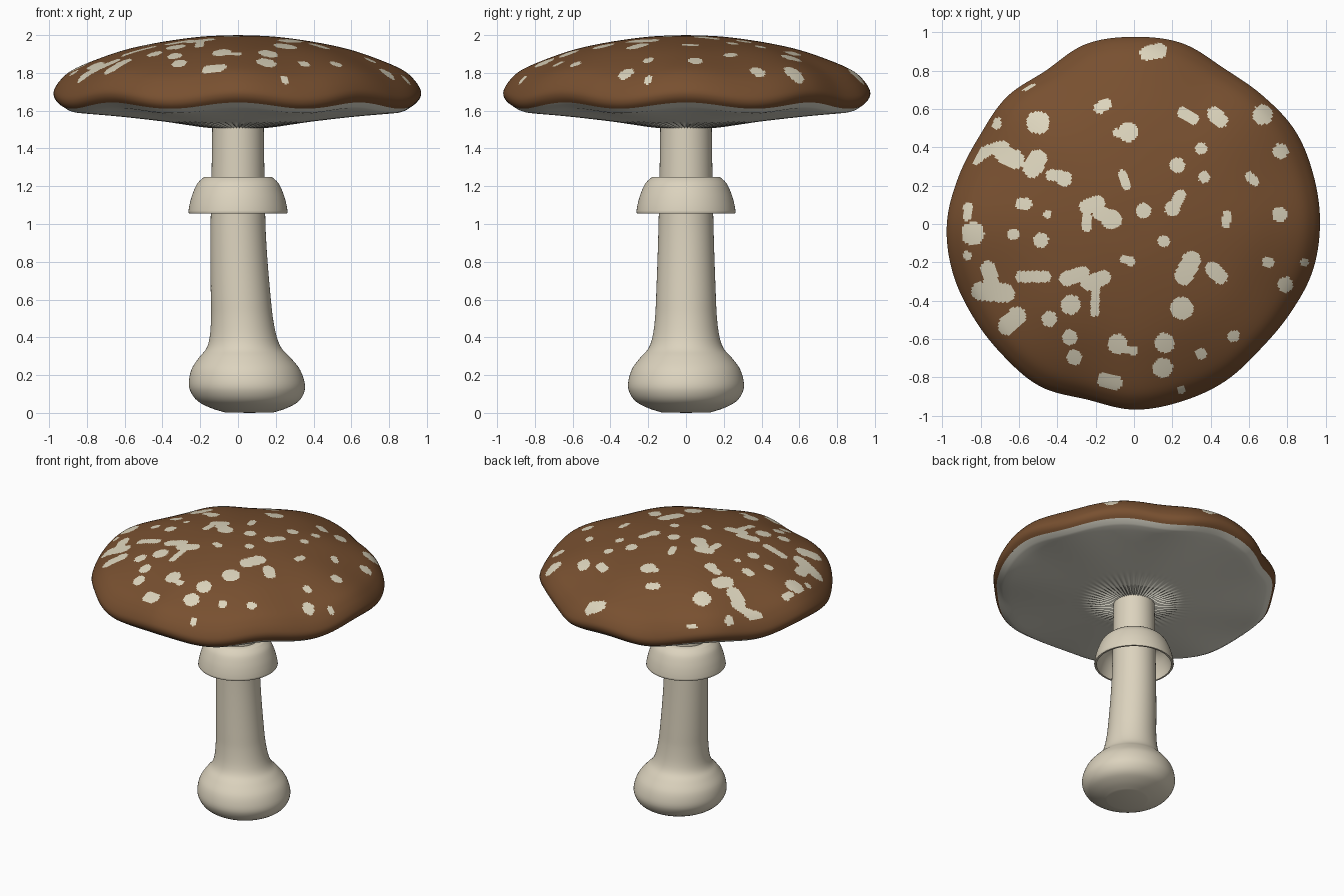
import bpy, bmesh, math
from mathutils import Vector

if "Cube" in bpy.data.objects:
    bpy.data.objects.remove(bpy.data.objects["Cube"])


def material(name, srgb):
    lin = [((c / 255 + 0.055) / 1.055) ** 2.4 for c in srgb]
    m = bpy.data.materials.new(name)
    m.diffuse_color = (*lin, 1)
    m.use_nodes = True
    m.node_tree.nodes["Principled BSDF"].inputs["Base Color"].default_value = m.diffuse_color
    return m


BROWN = material("cap_brown", (120, 80, 48))
SPOT = material("spot_cream", (222, 214, 190))
CREAM = material("stem_cream", (220, 211, 190))
GILL = material("gill_grey_cream", (222, 219, 205))


def catmull(a, b, c, d, t):
    return 0.5 * (2 * b + (c - a) * t + (2 * a - 5 * b + 4 * c - d) * t * t
                  + (3 * b - a - 3 * c + d) * t ** 3)


def smooth_profile(points, step):
    """Resample a profile as a smooth curve with roughly even spacing."""
    p = [Vector(q) for q in points]
    out = []
    for i in range(len(p) - 1):
        a, d = p[max(i - 1, 0)], p[min(i + 2, len(p) - 1)]
        n = max(1, math.ceil((p[i + 1] - p[i]).length / step))
        out += [catmull(a, p[i], p[i + 1], d, k / n) for k in range(n)]
    return out + [p[-1]]


def lathe(name, profile, seg, warp, mats):
    """Spin a profile round z; warp(r, z, angle) gives the final point."""
    verts, faces = [], []
    for r, z in profile:
        verts += [warp(r, z, 2 * math.pi * k / seg) for k in range(seg)]
    for i in range(len(profile) - 1):
        for k in range(seg):
            a, b = i * seg + k, i * seg + (k + 1) % seg
            faces.append((a, a + seg, b + seg, b))
    mesh = bpy.data.meshes.new(name)
    mesh.from_pydata(verts, [], faces)
    bm = bmesh.new()
    bm.from_mesh(mesh)
    bmesh.ops.remove_doubles(bm, verts=bm.verts, dist=1e-5)
    bmesh.ops.recalc_face_normals(bm, faces=bm.faces)
    bm.to_mesh(mesh)
    bm.free()
    for m in mats:
        mesh.materials.append(m)
    ob = bpy.data.objects.new(name, mesh)
    bpy.context.collection.objects.link(ob)
    bpy.ops.object.select_all(action='DESELECT')
    ob.select_set(True)
    bpy.context.view_layer.objects.active = ob
    bpy.ops.object.shade_smooth_by_angle(angle=math.radians(40))
    return ob


# Uneven cap outline: radius every 15 degrees, starting at +x
RIM = [.967, .967, .968, .945, .935, .972, .973, .968, .92, .935, .925, .945,
       .973, .976, .966, .965, .975, .945, .965, .955, .945, .925, .935, .96]


def rim(a):
    u = a / (2 * math.pi) * 24
    i = int(u)
    return catmull(*(RIM[(i + j) % 24] for j in (-1, 0, 1, 2)), u - i)


def cap_warp(f, z, a):
    r = f * (0.96 + (rim(a) - 0.96) * f * f)
    return (r * math.cos(a), r * math.sin(a), z + 0.018 * math.cos(8 * a) * f ** 4)


# Cap
EDGE = (.978, 1.627)
cap_profile = smooth_profile([(0, 2.0), (.2, 1.992), (.42, 1.963), (.61, 1.922),
                              (.77, 1.866), (.9, 1.805), (.965, 1.748),
                              (1, 1.69), (.998, 1.652), EDGE], 0.011)
cap = lathe("cap", cap_profile, 440, cap_warp, [BROWN, SPOT])

# Cap spots: round dots (x, y) and long patches (x1, y1, x2, y2), by radius
DOTS = {
    .022: [(-.09, .475), (-.45, .05), (-.87, -.165), (.89, -.2), (.245, -.865)],
    .031: [(-.72, .525), (.35, .395), (.365, .245), (-.63, -.055), (.155, -.09),
           (.7, -.2), (.52, -.585), (.35, -.675)],
    .040: [(.765, .38), (.225, .305), (.05, .07), (.2, .08), (.76, .05),
           (-.485, -.085), (.79, -.315), (-.44, -.495), (-.335, -.59),
           (-.31, -.695), (-.365, .235)],
    .052: [(-.03, .48), (.67, .57), (-.12, .025), (-.33, -.42), (-.085, -.625),
           (.16, -.62), (.15, -.75)],
    .060: [(-.5, .53), (-.84, -.05), (.25, -.44)],
}
PATCHES = {
    .023: [(-.565, .715, -.535, .735), (.6, .25, .63, .22), (-.06, .26, -.04, .2),
           (-.245, -.02, -.245, .08), (.485, .05, .48, 0), (-.87, .04, -.865, .09),
           (-.05, -.185, -.015, -.195), (-.2, -.33, -.205, -.46),
           (-.05, -.655, 0, -.66)],
    .030: [(.255, .58, .31, .55), (-.83, .34, -.76, .385), (-.76, .385, -.68, .405),
           (-.43, .255, -.355, .245), (-.59, .105, -.56, .105), (.2, .07, .24, .15),
           (-.59, -.275, -.46, -.275), (-.18, .605, -.145, .625)],
    .039: [(.07, .89, .135, .905), (.42, .575, .45, .54), (-.245, .09, -.19, .11),
           (-.18, .06, -.1, .02), (.41, -.235, .45, -.275), (-.35, -.285, -.27, -.26),
           (-.24, -.31, -.16, -.28), (-.76, -.23, -.74, -.31),
           (-.155, -.815, -.1, -.825)],
    .049: [(-.68, .37, -.62, .335), (-.53, .29, -.5, .34), (.3, -.19, .26, -.27),
           (-.8, -.35, -.67, -.36), (-.66, -.53, -.61, -.48)],
}
spots = [(x, y, 0, 0, r) for r, pts in DOTS.items() for x, y in pts]
spots += [(x, y, u - x, v - y, r) for r, pts in PATCHES.items() for x, y, u, v in pts]


def in_spot(px, py):
    for x, y, dx, dy, r in spots:
        ex, ey = px - x, py - y
        if abs(ex) > 0.25 or abs(ey) > 0.25:
            continue
        ll = dx * dx + dy * dy
        t = min(1, max(0, (ex * dx + ey * dy) / ll)) if ll else 0
        if (ex - t * dx) ** 2 + (ey - t * dy) ** 2 < r * r:
            return True
    return False


for poly in cap.data.polygons:
    c = poly.center
    if c.z > 1.74 and in_spot(c.x, c.y):
        poly.material_index = 1


# Gills: shallow cone under the cap, with fine ridges fading away from the stem
def gill_warp(f, z, a):
    x, y, z = cap_warp(f, z, a)
    fade = max(0, 1 - abs(f - .2) / .2)
    return (x, y, z + 0.006 * fade * math.cos(56 * a))


gill_profile = smooth_profile([EDGE, (.945, 1.606), (.88, 1.594), (.6, 1.563),
                               (.3, 1.53), (.13, 1.51)], 0.04)
lathe("gills", gill_profile, 448, gill_warp, [GILL])


# Stem with a swollen foot, bending slightly toward +x at the bottom
def stem_warp(r, z, a):
    bend = 0.06 * max(0, 1 - z) ** 1.5
    return (bend + r * math.cos(a), r * math.sin(a), z)


stem_profile = [(0, 0)] + smooth_profile(
    [(.13, .003), (.2, .025), (.265, .06), (.298, .105), (.307, .155), (.287, .23),
     (.24, .295), (.2, .34), (.178, .4), (.164, .5), (.158, .62), (.148, .9),
     (.141, 1.2), (.136, 1.53)], 0.02)
lathe("stem", stem_profile, 96, stem_warp, [CREAM])

# Ring: hollow skirt round the stem
outer = smooth_profile([(.178, 1.25), (.215, 1.215), (.242, 1.155), (.257, 1.1),
                        (.263, 1.062)], 0.015)
inner = smooth_profile([(.247, 1.055), (.238, 1.11), (.212, 1.175), (.175, 1.215),
                        (.13, 1.225)], 0.02)
ring_profile = [(.13, 1.25)] + outer + [(.259, 1.055)] + inner
lathe("ring", ring_profile, 96,
      lambda r, z, a: (r * math.cos(a), r * math.sin(a), z), [CREAM])
